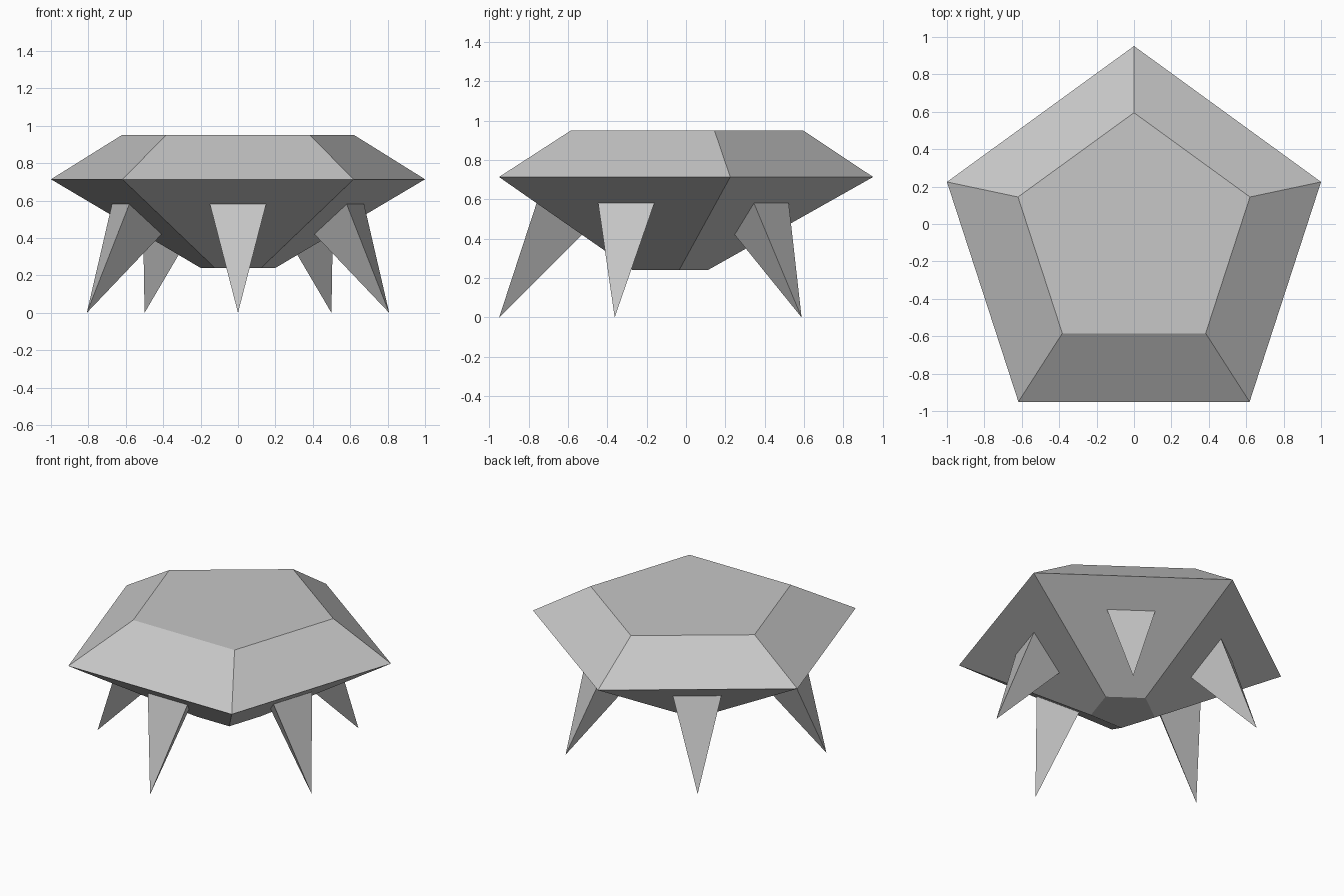
import bpy, bmesh
from math import sin, cos, radians
from mathutils import Vector

cube = bpy.data.objects.get("Cube")
if cube:
    bpy.data.objects.remove(cube, do_unlink=True)

# Single flat grey
grey = bpy.data.materials.new("plain grey")
grey.use_nodes = True
colour = (0.57, 0.57, 0.57, 1.0)
grey.diffuse_color = colour
bsdf = grey.node_tree.nodes["Principled BSDF"]
bsdf.inputs["Base Color"].default_value = colour
bsdf.inputs["Roughness"].default_value = 0.8

AXIS_Y = -0.1  # centre of the pentagonal layout


def finish(bm, name):
    bmesh.ops.recalc_face_normals(bm, faces=bm.faces)
    mesh = bpy.data.meshes.new(name)
    bm.to_mesh(mesh)
    bm.free()
    mesh.materials.append(grey)
    obj = bpy.data.objects.new(name, mesh)
    bpy.context.collection.objects.link(obj)
    return obj


def polar(radius, degrees, y, z):
    a = radians(degrees)
    return Vector((radius * cos(a), y + radius * sin(a), z))


# Faceted pentagonal body: bottom, rim and top rings (radius, centre y, z)
bm = bmesh.new()
rings = []
for radius, y, z in ((0.21, AXIS_Y, 0.24), (1.0515, AXIS_Y, 0.714), (0.652, -0.057, 0.951)):
    rings.append([bm.verts.new(polar(radius, 90 + 72 * i, y, z)) for i in range(5)])
for low, high in zip(rings, rings[1:]):
    for i in range(5):
        j = (i + 1) % 5
        bm.faces.new((low[i], low[j], high[j], high[i]))
bm.faces.new(rings[0])
bm.faces.new(rings[-1])
finish(bm, "body")

# Five spike legs, one under the middle of each side
names = ("front_leg", "front_left_leg", "back_left_leg", "back_right_leg", "front_right_leg")
for i, name in enumerate(names):
    angle = -90 + 72 * i
    side = polar(0.15, angle + 90, 0, 0)
    top = polar(0.66, angle, AXIS_Y, 0.58)
    tip = polar(0.85, angle, AXIS_Y, 0)
    root = [top + side, top - side, polar(0.43, angle, AXIS_Y, 0.42)]
    bm = bmesh.new()
    # Root runs slightly into the body
    base = [bm.verts.new(tip + (p - tip) * 1.02) for p in root]
    end = bm.verts.new(tip)
    bm.faces.new(base)
    for k in range(3):
        bm.faces.new((base[k], base[(k + 1) % 3], end))
    finish(bm, name)
